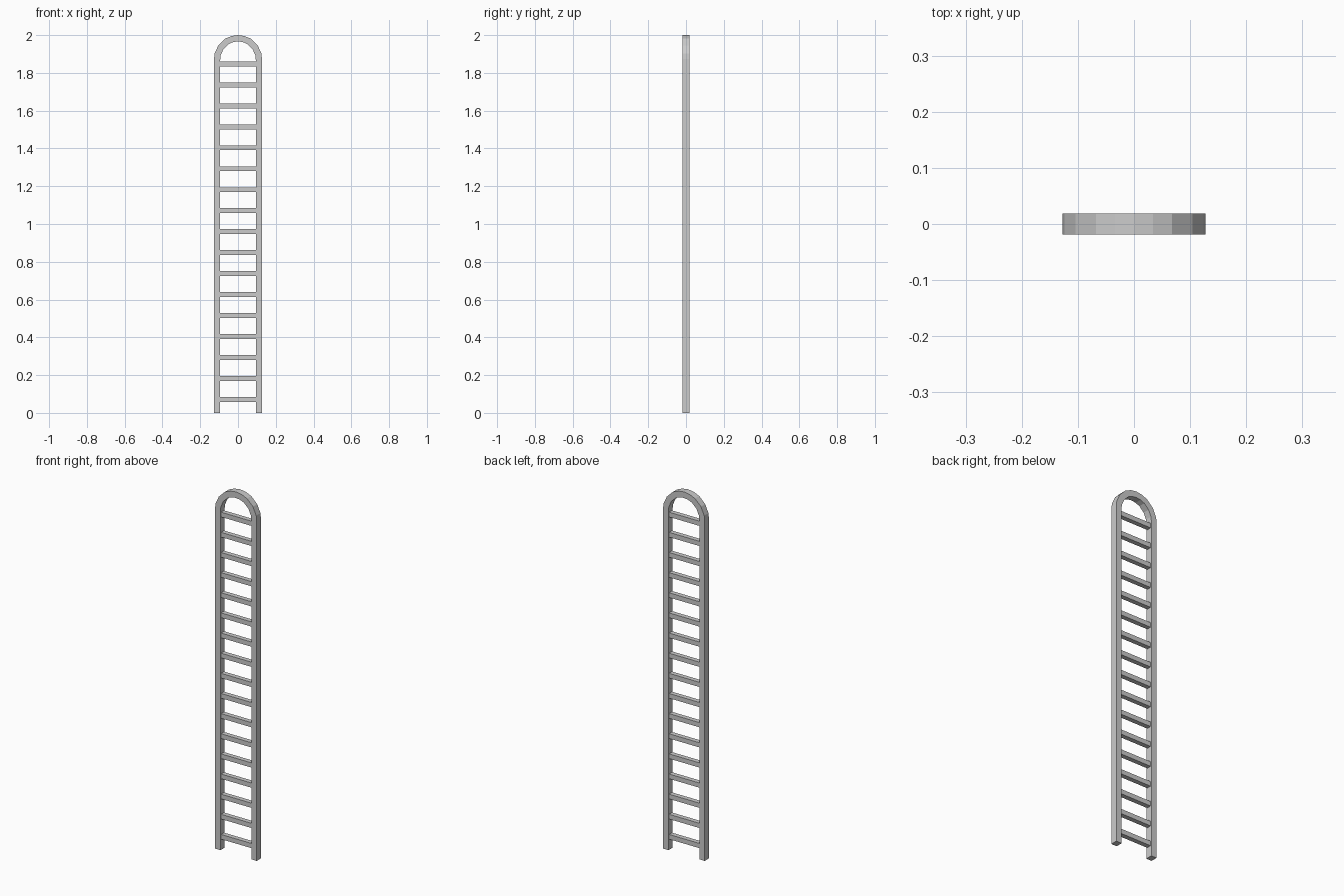
import bpy
import bmesh
from mathutils import Vector

if "Cube" in bpy.data.objects:
    bpy.data.objects.remove(bpy.data.objects["Cube"], do_unlink=True)

HALF_DEPTH = 0.0185
RAIL = 0.033
RUNGS = 17

metal = bpy.data.materials.new("light grey metal")
metal.use_nodes = True
grey = (0.6, 0.6, 0.6, 1)
metal.diffuse_color = grey
metal.node_tree.nodes["Principled BSDF"].inputs["Base Color"].default_value = grey


def add_object(name, bm):
    bmesh.ops.recalc_face_normals(bm, faces=bm.faces)
    mesh = bpy.data.meshes.new(name)
    bm.to_mesh(mesh)
    bm.free()
    mesh.materials.append(metal)
    obj = bpy.data.objects.new(name, mesh)
    bpy.context.collection.objects.link(obj)
    return obj


# Outer outline of the arched frame: right half, then mirrored
half = [(0.127, 0), (0.127, 1.873), (0.124, 1.902), (0.104, 1.946),
        (0.068, 1.981), (0.034, 1.995)]
path = [Vector(p) for p in half + [(0, 2.0)] + [(-x, z) for x, z in reversed(half)]]


def inset(i):
    """Move an outline point inward by the rail width, mitred."""
    sides = []
    for a, b in ((i - 1, i), (i, i + 1)):
        if a >= 0 and b < len(path):
            d = (path[b] - path[a]).normalized()
            sides.append(Vector((-d.y, d.x)))
    n = sum(sides, Vector((0, 0))).normalized()
    return path[i] + n * RAIL / n.dot(sides[0])


# Side rails and arch as one continuous square bar
bm = bmesh.new()
rings = []
for i, p in enumerate(path):
    q = inset(i)
    corners = ((p, -1), (q, -1), (q, 1), (p, 1))
    rings.append([bm.verts.new((c.x, s * HALF_DEPTH, c.y)) for c, s in corners])
for a, b in zip(rings, rings[1:]):
    for k in range(4):
        m = (k + 1) % 4
        bm.faces.new((a[k], a[m], b[m], b[k]))
bm.faces.new(rings[0])
bm.faces.new(rings[-1])
add_object("arched_frame", bm)

# Evenly spaced rungs, slimmer than the rails
for i in range(RUNGS):
    bm = bmesh.new()
    bmesh.ops.create_cube(bm, size=1)
    bmesh.ops.scale(bm, vec=(0.19, 0.026, 0.026), verts=bm.verts)
    rung = add_object(f"rung_{i + 1}", bm)
    rung.location.z = 0.0715 + i * 0.111
